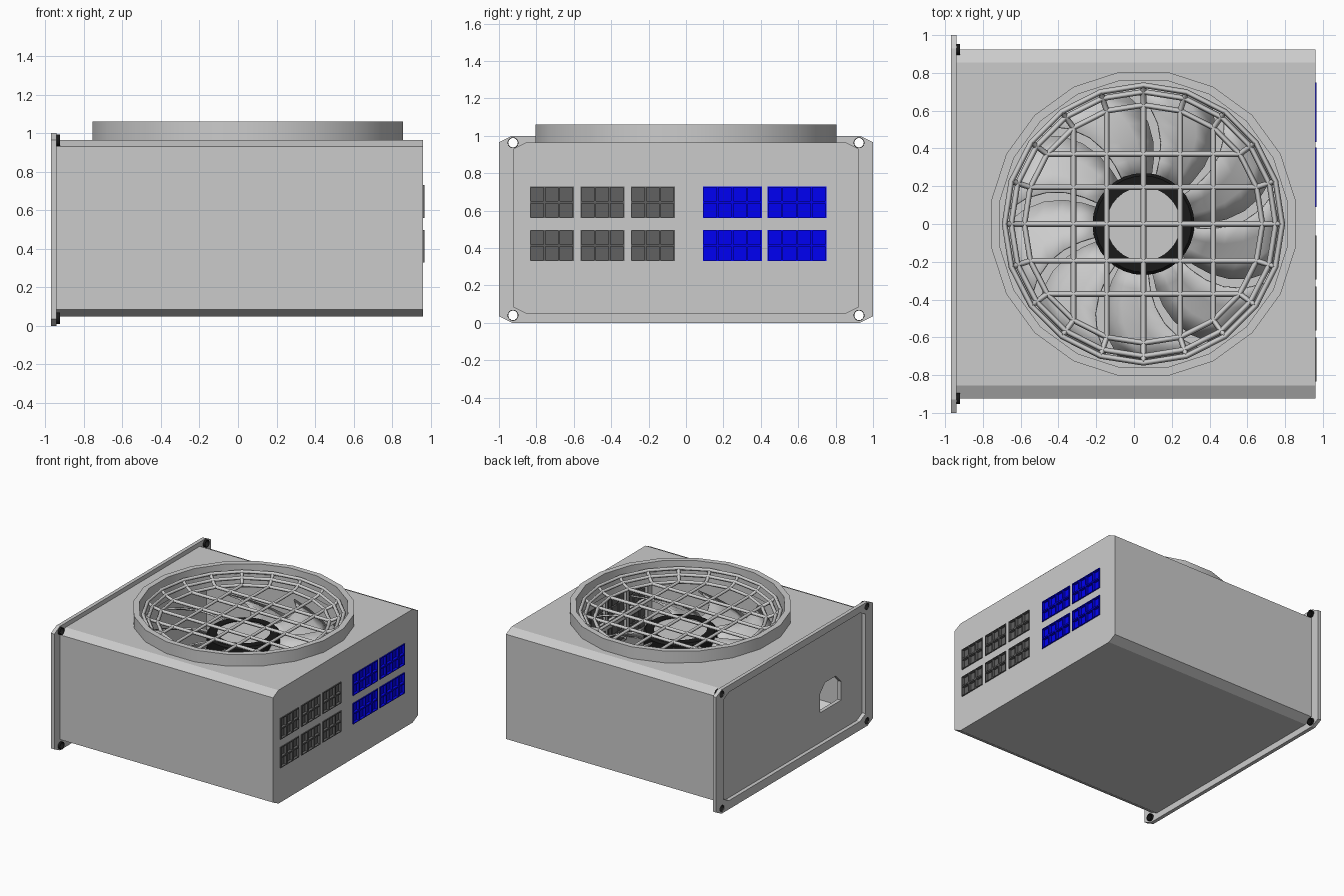
import bpy, bmesh
from math import sin, cos, pi, radians

if "Cube" in bpy.data.objects:
    bpy.data.objects.remove(bpy.data.objects["Cube"])

CX = 0.05  # fan axis


def material(name, col):
    m = bpy.data.materials.new(name)
    m.diffuse_color = (*col, 1)
    m.use_nodes = True
    m.node_tree.nodes["Principled BSDF"].inputs["Base Color"].default_value = m.diffuse_color
    return m


black = material("black", (0.01, 0.01, 0.01))
dark = material("dark_grey", (0.12, 0.12, 0.12))
blue = material("blue", (0.0, 0.0, 0.9))


def add(name, bm, mat=None, smooth=False):
    bmesh.ops.recalc_face_normals(bm, faces=bm.faces)
    me = bpy.data.meshes.new(name)
    bm.to_mesh(me)
    bm.free()
    ob = bpy.data.objects.new(name, me)
    bpy.context.collection.objects.link(ob)
    if mat:
        me.materials.append(mat)
    if smooth:
        bpy.ops.object.select_all(action='DESELECT')
        bpy.context.view_layer.objects.active = ob
        ob.select_set(True)
        bpy.ops.object.shade_smooth_by_angle(angle=radians(35))
    return ob


def prism_x(name, pts, x0, x1):
    """Extrude a (y, z) outline along x."""
    bm = bmesh.new()
    f = bm.faces.new([bm.verts.new((x0, y, z)) for y, z in pts])
    r = bmesh.ops.extrude_face_region(bm, geom=[f])
    for v in r["geom"]:
        if isinstance(v, bmesh.types.BMVert):
            v.co.x = x1
    return add(name, bm)


def octagon(hy, z0, z1, cy, cz):
    half = [(hy, z0 + cz), (hy, z1 - cz), (hy - cy, z1)]
    return [(hy - cy, z0)] + half + [(-hy + cy, z1), (-hy, z1 - cz), (-hy, z0 + cz), (-hy + cy, z0)]


def circle(y, z, r, n=24):
    return [(y + r * cos(2 * pi * i / n), z + r * sin(2 * pi * i / n)) for i in range(n)]


def lathe(name, profile, n, phase=0.0, mat=None, closed=True):
    """Spin an (r, z) profile around the fan axis."""
    bm = bmesh.new()
    rings = [[bm.verts.new((CX + r * cos(phase + 2 * pi * i / n), r * sin(phase + 2 * pi * i / n), z))
              for i in range(n)] for r, z in profile]
    count = len(profile) if closed else len(profile) - 1
    for k in range(count):
        a, b = rings[k], rings[(k + 1) % len(profile)]
        for i in range(n):
            j = (i + 1) % n
            bm.faces.new((a[i], a[j], b[j], b[i]))
    if not closed:
        bm.faces.new(rings[0])
        bm.faces.new(rings[-1])
    return add(name, bm, mat, True)


def cut(ob, cutter):
    m = ob.modifiers.new("cut", 'BOOLEAN')
    m.operation = 'DIFFERENCE'
    m.solver = 'EXACT'
    m.object = cutter
    bpy.context.view_layer.objects.active = ob
    bpy.ops.object.modifier_apply(modifier=m.name)
    bpy.data.objects.remove(cutter)


# hollow housing with fan opening and power inlet
body = prism_x("housing", octagon(0.925, 0.05, 0.965, 0.07, 0.035), -0.94, 0.96)
cut(body, prism_x("cavity", octagon(0.895, 0.08, 0.935, 0.07, 0.035), -0.91, 0.93))
cut(body, lathe("fan_hole", [(0.785, 0.85), (0.785, 1.1)], 20, pi / 20, closed=False))
inlet = [(-0.635, 0.31), (-0.365, 0.31), (-0.365, 0.46), (-0.43, 0.53), (-0.57, 0.53), (-0.635, 0.46)]
cut(body, prism_x("inlet_hole", inlet, -1.0, -0.85))

# rear mounting frame with screw holes
frame = prism_x("rear_frame", octagon(1.0, 0.0, 1.0, 0.07, 0.035), -0.97, -0.94)
cut(frame, prism_x("frame_opening", octagon(0.905, 0.07, 0.945, 0.07, 0.035), -1.0, -0.9))
n = 0
for y in (-0.925, 0.925):
    for z in (0.04, 0.963):
        cut(frame, prism_x("screw_hole", circle(y, z, 0.026), -1.0, -0.9))
        n += 1
        sleeve = prism_x(f"screw_sleeve_{n}", circle(y, z, 0.029), -0.968, -0.922)
        cut(sleeve, prism_x("bore", circle(y, z, 0.0255), -1.0, -0.9))
        sleeve.data.materials.clear()
        sleeve.data.materials.append(black)


# cable sockets: a grid of square pockets per block
def socket(name, y0, y1, z0, z1, ny, mat):
    box = [(y0, z0), (y1, z0), (y1, z1), (y0, z1)]
    cut(body, prism_x("socket_hole", box, 0.90, 1.0))
    bm = bmesh.new()
    nz = 2
    v = [[bm.verts.new((0.967, y0 + (y1 - y0) * i / ny, z0 + (z1 - z0) * j / nz))
          for j in range(nz + 1)] for i in range(ny + 1)]
    faces = [bm.faces.new((v[i][j], v[i + 1][j], v[i + 1][j + 1], v[i][j + 1]))
             for i in range(ny) for j in range(nz)]
    # outer walls
    rim = [e for e in bm.edges if e.is_boundary]
    r = bmesh.ops.extrude_edge_only(bm, edges=rim)
    for g in r["geom"]:
        if isinstance(g, bmesh.types.BMVert):
            g.co.x = 0.925
    bmesh.ops.inset_individual(bm, faces=faces, thickness=0.008)
    deep = bmesh.ops.extrude_discrete_faces(bm, faces=faces)["faces"]
    for f in deep:
        for w in f.verts:
            w.co.x = 0.945
    add(name, bm, mat)


for row, (z0, z1) in enumerate(((0.33, 0.497), (0.56, 0.73))):
    for i in range(3):
        y = -0.835 + 0.27 * i
        socket(f"grey_socket_{row}_{i}", y, y + 0.235, z0, z1, 3, dark)
    for i in range(2):
        y = 0.09 + 0.345 * i
        socket(f"blue_socket_{row}_{i}", y, y + 0.315, z0, z1, 4, blue)

# fan duct
lathe("fan_duct", [(0.815, 0.87), (0.815, 1.06), (0.77, 1.06), (0.77, 0.87)], 20, pi / 20)

# grille: 20-sided rings, ties and a woven grid of bars
cu = bpy.data.curves.new("fan_grille", 'CURVE')
cu.dimensions = '3D'
cu.bevel_depth = 0.015
cu.bevel_resolution = 0
cu.use_fill_caps = True
levels = [(0.735, 1.01), (0.70, 0.975), (0.63, 0.95)]


def wire(pts, loop=False):
    s = cu.splines.new('POLY')
    s.points.add(len(pts) - 1)
    for p, c in zip(s.points, pts):
        p.co = (CX + c[0], c[1], c[2], 1)
    s.use_cyclic_u = loop


for r, z in levels:
    wire([(r * cos(pi * k / 10), r * sin(pi * k / 10), z) for k in range(20)], True)
for k in range(20):
    wire([(r * cos(pi * k / 10), r * sin(pi * k / 10), z) for r, z in levels])
for k in range(-2, 3):
    a, b = 0.63 * sin(pi * k / 10), 0.63 * cos(pi * k / 10)
    wire([(a, -b, 0.95), (a, b, 0.95)])
    wire([(-b, a, 0.95), (b, a, 0.95)])
bpy.context.collection.objects.link(bpy.data.objects.new("fan_grille", cu))

# fan hub
lathe("hub_ring", [(0.27, 0.68), (0.27, 0.85), (0.255, 0.865), (0.195, 0.865), (0.195, 0.68)], 32, mat=black)
lathe("hub_cap", [(0.196, 0.68), (0.196, 0.86)], 32, closed=False)

# swept fan blades
bm = bmesh.new()
for k in range(9):
    grid = []
    for i in range(6):
        t = i / 5
        r = 0.25 + 0.48 * t
        row = []
        for j in range(4):
            s = j / 3
            a = 2 * pi * k / 9 + 0.35 * t * t + s * 0.6
            row.append(bm.verts.new((CX + r * cos(a), r * sin(a), 0.70 + 0.14 * s)))
        grid.append(row)
    for i in range(5):
        for j in range(3):
            bm.faces.new((grid[i][j], grid[i + 1][j], grid[i + 1][j + 1], grid[i][j + 1]))
blades = add("fan_blades", bm, None, True)
blades.modifiers.new("thickness", 'SOLIDIFY').thickness = 0.012
